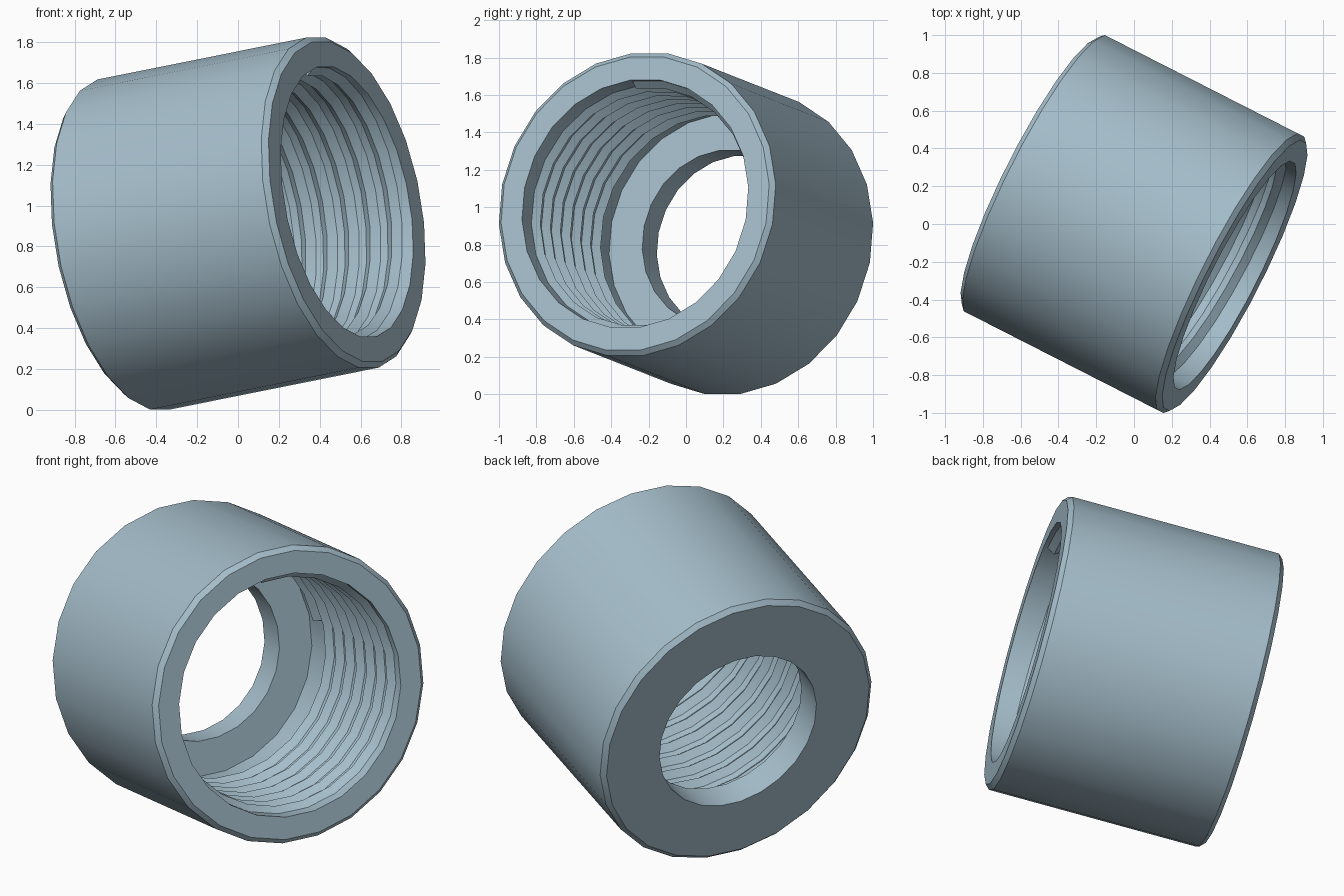
import bpy, bmesh, math
from mathutils import Vector, Matrix

if "Cube" in bpy.data.objects:
    bpy.data.objects.remove(bpy.data.objects["Cube"])

N = 24                      # sides around the axis
LENGTH = 1.217
R_OUT, CHAMFER = 0.828, 0.026
R_BORE, R_HOLE, SHOULDER = 0.677, 0.479, 0.175
PITCH, DEPTH = 0.12, 0.034

# Tilted frame: local z runs along the tube from the narrow end to the open end
axis = Vector((0.877, -0.447, 0.176)).normalized()
up = (Vector((0, 0, 1)) - axis * axis.z).normalized()
side = up.cross(axis)
frame = Matrix((side, up, axis)).transposed().to_4x4()
frame.translation = Vector((0, 0, 0.912))

steel = bpy.data.materials.new("blue_grey_steel")
steel.diffuse_color = (0.376, 0.515, 0.597, 1)
steel.use_nodes = True
steel.node_tree.nodes["Principled BSDF"].inputs["Base Color"].default_value = steel.diffuse_color


def point(bm, r, i, s):
    """Vertex at radius r, angular step i, distance s from the narrow end."""
    a = math.pi * (2 * i + 1) / N
    return bm.verts.new((r * math.cos(a), r * math.sin(a), s - LENGTH / 2))


def finish(name, bm):
    bmesh.ops.recalc_face_normals(bm, faces=bm.faces)
    mesh = bpy.data.meshes.new(name)
    bm.to_mesh(mesh)
    bm.free()
    mesh.materials.append(steel)
    ob = bpy.data.objects.new(name, mesh)
    bpy.context.collection.objects.link(ob)
    ob.matrix_world = frame
    bpy.ops.object.select_all(action='DESELECT')
    ob.select_set(True)
    bpy.context.view_layer.objects.active = ob
    bpy.ops.object.shade_smooth_by_angle(angle=math.radians(25))


# Sleeve: closed profile turned around the axis
profile = [(R_HOLE, 0), (R_OUT - CHAMFER, 0), (R_OUT, CHAMFER),
           (R_OUT, LENGTH - CHAMFER), (R_OUT - CHAMFER, LENGTH),
           (R_BORE, LENGTH), (R_BORE, SHOULDER), (R_HOLE, SHOULDER)]
bm = bmesh.new()
rings = [[point(bm, r, i, s) for i in range(N)] for r, s in profile]
for k, ring in enumerate(rings):
    nxt = rings[(k + 1) % len(rings)]
    for i in range(N):
        j = (i + 1) % N
        bm.faces.new((ring[i], ring[j], nxt[j], nxt[i]))
finish("sleeve", bm)

# Internal thread: triangular ridge swept along a helix inside the bore
bm = bmesh.new()
half, first = 0.042, SHOULDER + 0.11
steps = int((LENGTH - 0.06 - first) / PITCH * N)
rows = []
for i in range(steps + 1):
    s = first + PITCH * i / N
    rows.append([point(bm, R_BORE + 0.002, i, s - half),
                 point(bm, R_BORE - DEPTH, i, s),
                 point(bm, R_BORE + 0.002, i, s + half)])
for a, b in zip(rows, rows[1:]):
    for k in range(3):
        m = (k + 1) % 3
        bm.faces.new((a[k], a[m], b[m], b[k]))
bm.faces.new(rows[0])
bm.faces.new(rows[-1])
finish("internal_thread", bm)
